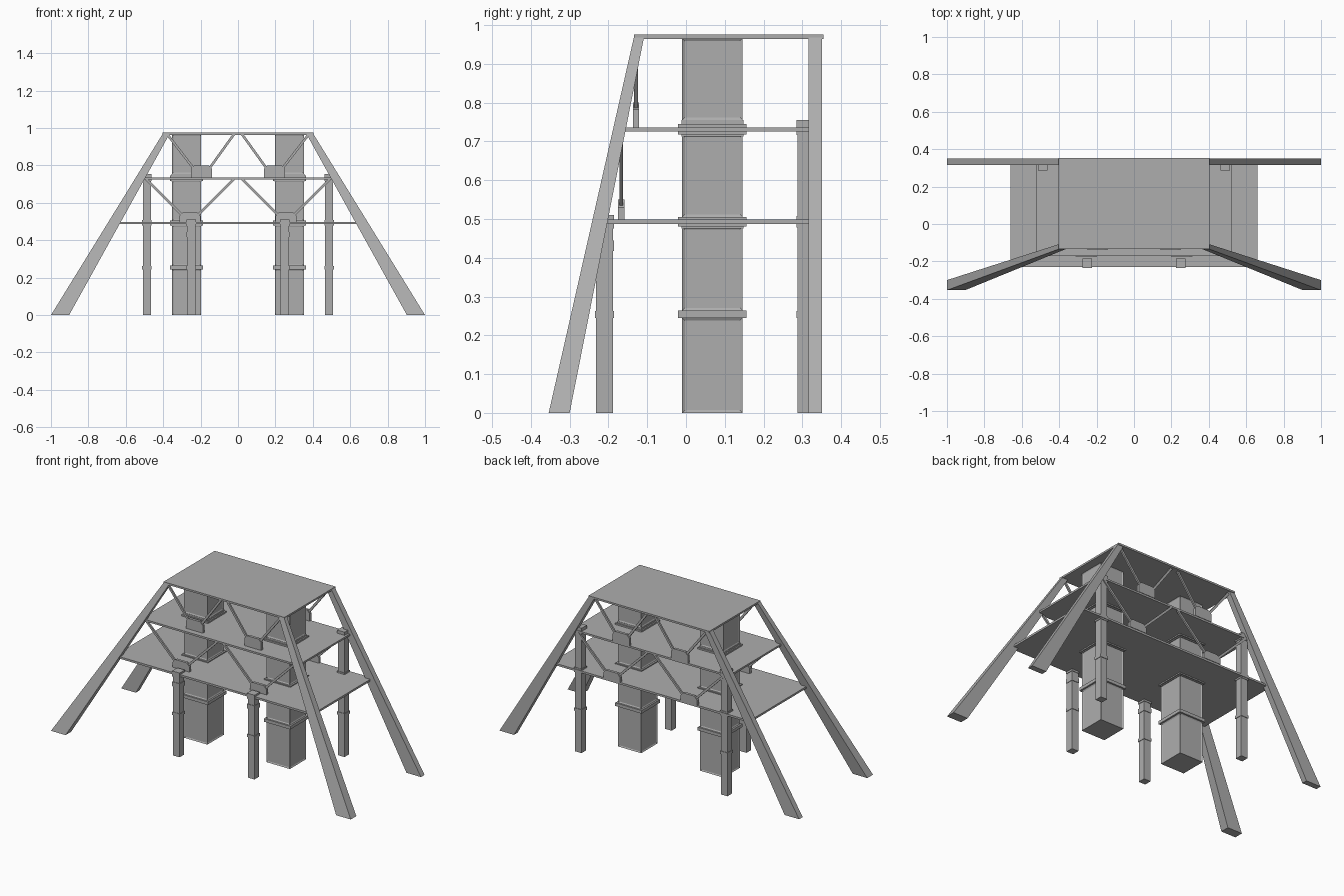
import bpy, bmesh
from mathutils import Vector

if "Cube" in bpy.data.objects:
    bpy.data.objects.remove(bpy.data.objects["Cube"])

grey = bpy.data.materials.new("concrete_grey")
grey.diffuse_color = (0.42, 0.42, 0.42, 1)
grey.use_nodes = True
grey.node_tree.nodes["Principled BSDF"].inputs["Base Color"].default_value = grey.diffuse_color


def finish(name, bm):
    bmesh.ops.recalc_face_normals(bm, faces=bm.faces)
    me = bpy.data.meshes.new(name)
    bm.to_mesh(me)
    bm.free()
    me.materials.append(grey)
    ob = bpy.data.objects.new(name, me)
    bpy.context.collection.objects.link(ob)
    return ob


def add_loft(bm, a, b):
    """Closed solid between two matching loops of points."""
    va = [bm.verts.new(p) for p in a]
    vb = [bm.verts.new(p) for p in b]
    n = len(a)
    faces = [bm.faces.new(va), bm.faces.new(vb[::-1])]
    for i in range(n):
        j = (i + 1) % n
        faces.append(bm.faces.new((va[i], vb[i], vb[j], va[j])))
    return faces


def rect(x0, x1, y0, y1, z):
    return [(x0, y0, z), (x1, y0, z), (x1, y1, z), (x0, y1, z)]


def add_box(bm, x0, x1, y0, y1, z0, z1):
    return add_loft(bm, rect(x0, x1, y0, y1, z0), rect(x0, x1, y0, y1, z1))


def add_block(bm, cx, cy, h, z0, z1):
    return add_box(bm, cx - h, cx + h, cy - h, cy + h, z0, z1)


def add_bar(bm, p, q, y0, y1, w):
    """Flat brace in the xz plane from p to q."""
    p, q = Vector(p), Vector(q)
    d = (q - p).normalized()
    n = Vector((-d.y, d.x)) * w / 2
    pts = [p + n, q + n, q - n, p - n]
    add_loft(bm, [(v.x, y0, v.y) for v in pts], [(v.x, y1, v.y) for v in pts])


# Decks and roof
for name, x, y0, y1, z0, z1 in (
        ("roof_slab", 0.403, -0.134, 0.354, 0.964, 0.975),
        ("middle_deck", 0.525, -0.172, 0.338, 0.725, 0.736),
        ("lower_deck", 0.661, -0.23, 0.338, 0.487, 0.499)):
    bm = bmesh.new()
    add_box(bm, -x, x, y0, y1, z0, z1)
    finish(name, bm)

for s, side in ((-1, "left"), (1, "right")):
    # Splayed tapering legs
    for name, yb, yt in (("front_leg", (-0.354, -0.300), (-0.134, -0.108)),
                         ("rear_leg", (0.316, 0.350), (0.316, 0.350))):
        bm = bmesh.new()
        add_loft(bm, rect(s * 0.903, s * 1.0, *yb, 0),
                 rect(s * 0.365, s * 0.402, *yt, 0.970))
        finish(name + "_" + side, bm)

    # Core towers with recessed panels and collars
    cx, cy = s * 0.275, 0.068
    bm = bmesh.new()
    for z0, z1 in ((0, 0.245), (0.264, 0.480), (0.505, 0.718), (0.755, 0.966)):
        faces = add_block(bm, cx, cy, 0.078, z0, z1)
        bmesh.ops.recalc_face_normals(bm, faces=faces)
        bm.normal_update()
        bmesh.ops.inset_individual(bm, faces=faces[2:], thickness=0.01, depth=-0.004)
    finish("core_tower_" + side, bm)
    bm = bmesh.new()
    for h, z0, z1 in ((0.088, 0.245, 0.264),
                      (0.080, 0.476, 0.480), (0.088, 0.480, 0.505),
                      (0.080, 0.713, 0.718), (0.088, 0.718, 0.745),
                      (0.080, 0.745, 0.755)):
        add_block(bm, cx, cy, h, z0, z1)
    finish("core_collars_" + side, bm)

    # Slim columns with bands
    for name, x, y, top, bands in (
            ("front_column", s * 0.250, -0.210, 0.487,
             ((0.245, 0.263), (0.418, 0.445), (0.476, 0.510))),
            ("rear_column", s * 0.487, 0.310, 0.755,
             ((0.245, 0.263), (0.478, 0.508), (0.717, 0.755)))):
        bm = bmesh.new()
        add_block(bm, x, y, 0.022, 0, top)
        for z0, z1 in bands:
            add_block(bm, x, y, 0.025, z0, z1)
        finish(name + "_" + side, bm)

    # Gusset plates and braces, front and rear
    for face, yu, yl in (("front", -0.129, -0.167), ("rear", 0.333, 0.333)):
        for level, y, gx, z0, zm, z1, tips, ztip in (
                ("upper", yu, 0.195, 0.736, 0.782, 0.800, (0.022, 0.378), 0.966),
                ("lower", yl, 0.257, 0.499, 0.530, 0.550, (0.022, 0.492), 0.727)):
            bm = bmesh.new()
            prof = [(-0.056, z0), (0.056, z0), (0.056, zm),
                    (0.038, z1), (-0.038, z1), (-0.056, zm)]
            add_loft(bm, [(s * gx + x, y - 0.008, z) for x, z in prof],
                     [(s * gx + x, y + 0.008, z) for x, z in prof])
            finish(f"{face}_{level}_gusset_{side}", bm)
            bm = bmesh.new()
            for d, tip in zip((-1, 1), tips):
                add_bar(bm, (s * (gx + d * 0.042), z1 - 0.016), (s * tip, ztip),
                        y - 0.005, y + 0.005, 0.013)
            finish(f"{face}_{level}_braces_{side}", bm)
